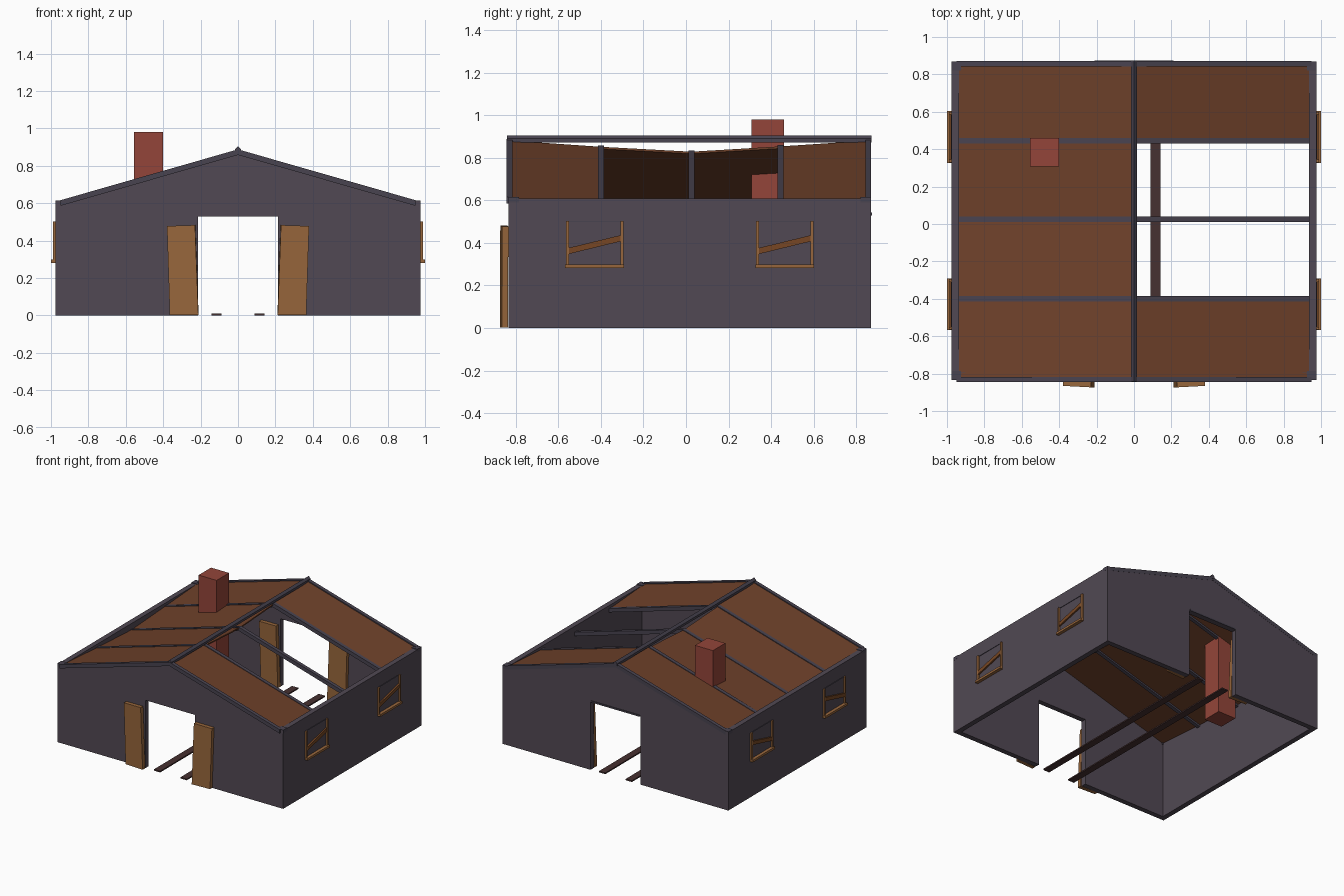
import bpy, bmesh, math
from mathutils import Vector, Matrix

if "Cube" in bpy.data.objects:
    bpy.data.objects.remove(bpy.data.objects["Cube"])


def colour(name, r, g, b):
    m = bpy.data.materials.new(name)
    m.diffuse_color = [(c / 255) ** 2.2 for c in (r, g, b)] + [1]
    m.use_nodes = True
    m.node_tree.nodes["Principled BSDF"].inputs["Base Color"].default_value = m.diffuse_color
    return m


WALL = colour("slate wall", 82, 74, 84)
BEAM = colour("dark slate beam", 74, 69, 81)
ROOF = colour("roof brown", 110, 67, 46)
DOOR = colour("door wood", 150, 102, 62)
BOARD = colour("dark board", 118, 72, 40)
BRICK = colour("brick red", 146, 71, 60)
RAIL = colour("rail brown", 72, 52, 52)


def finish(name, bm, mat):
    bmesh.ops.recalc_face_normals(bm, faces=bm.faces)
    me = bpy.data.meshes.new(name)
    bm.to_mesh(me)
    bm.free()
    me.materials.append(mat)
    ob = bpy.data.objects.new(name, me)
    bpy.context.collection.objects.link(ob)
    return ob


def prism(name, pts, offset, mat):
    """Extrude a flat outline of 3D points along an offset."""
    bm = bmesh.new()
    f = bm.faces.new([bm.verts.new(p) for p in pts])
    ext = bmesh.ops.extrude_face_region(bm, geom=[f], use_keep_orig=True)
    moved = [v for v in ext["geom"] if isinstance(v, bmesh.types.BMVert)]
    bmesh.ops.translate(bm, verts=moved, vec=Vector(offset))
    return finish(name, bm, mat)


def box(name, x0, x1, y0, y1, z0, z1, mat):
    return prism(name, [(x0, y0, z0), (x1, y0, z0), (x1, y1, z0), (x0, y1, z0)],
                 (0, 0, z1 - z0), mat)


FRONT, BACK, SIDE, EAVE, T = -0.835, 0.87, 0.975, 0.61, 0.04

# End walls with a doorway, and a triangular gable on top
for label, y0 in (("front", FRONT), ("back", BACK - T)):
    outline = [(-SIDE, 0), (-0.215, 0), (-0.215, 0.53), (0.215, 0.53),
               (0.215, 0), (SIDE, 0), (SIDE, EAVE), (-SIDE, EAVE)]
    prism(label + "_wall", [(x, y0, z) for x, z in outline], (0, T, 0), WALL)
    gable = [(-SIDE, EAVE), (SIDE, EAVE), (0.93, 0.612), (0, 0.87), (-0.93, 0.612)]
    prism(label + "_gable", [(x, y0, z) for x, z in gable], (0, T, 0), WALL)

# Back lintel plate
box("back_lintel", -0.21, 0.21, BACK, BACK + 0.005, 0.53, 0.542, BEAM)

# Side walls and corner posts
for label, s in (("left", -1), ("right", 1)):
    xs = sorted((s * SIDE, s * (SIDE - T)))
    box(label + "_wall", *xs, FRONT + T, BACK - T, 0, EAVE, WALL)
    for end, yc in (("front", FRONT + 0.025), ("back", BACK - 0.025)):
        xp = sorted((s * (SIDE + 0.001), s * (SIDE - 0.05)))
        box(f"{label}_{end}_corner_cap", *xp, yc - 0.025, yc + 0.025, 0.59, 0.615, BEAM)

# Ridge beam with a pointed top
prism("ridge_beam", [(x, FRONT - 0.007, z) for x, z in
      ((-0.016, 0.872), (0.016, 0.872), (0.016, 0.89), (0, 0.906), (-0.016, 0.89))],
      (0, BACK - FRONT + 0.01, 0), BEAM)

# Sagging roof trusses: (y, drop below the ridge line)
TRUSS = [(FRONT, 0.0), (-0.4, 0.03), (0.025, 0.053), (0.445, 0.028), (BACK, 0.0)]
TOP, LOW, RUN = 0.882, 0.613, 0.935

for label, s in (("left", -1), ("right", 1)):
    # Rafters
    for i, (y, drop) in enumerate(TRUSS):
        end = i in (0, 4)
        y0 = {0: FRONT - 0.01, 4: BACK - 0.027}.get(i, y - 0.014)
        reach = 0.95 if end else RUN + 0.005
        top, low = TOP - drop + 0.006, LOW - drop + 0.003
        prism(f"{label}_rafter_{i}", [(0, y0, top), (s * reach, y0, low),
              (s * reach, y0, low - 0.03), (0, y0, top - 0.03)], (0, 0.028, 0), BEAM)
    # Roof panels, with the two middle bays on the right missing
    for i in range(4):
        if s > 0 and i in (1, 2):
            continue
        (ya, da), (yb, db) = TRUSS[i], TRUSS[i + 1]
        bm = bmesh.new()
        quad = [(0, ya, TOP - da), (s * RUN, ya, LOW - da),
                (s * RUN, yb, LOW - db), (0, yb, TOP - db)]
        low = [bm.verts.new((x, y, z - 0.01)) for x, y, z in quad]
        high = [bm.verts.new(p) for p in quad]
        bm.faces.new(low)
        bm.faces.new(high)
        for k in range(4):
            n = (k + 1) % 4
            bm.faces.new((low[k], low[n], high[n], high[k]))
        finish(f"{label}_roof_panel_{i}", bm, ROOF)

# Chimney
box("chimney", -0.555, -0.4, 0.307, 0.46, 0.11, 0.98, BRICK)

# Floor rails
for label, s in (("left", -1), ("right", 1)):
    box(label + "_floor_rail", s * 0.115 - 0.027, s * 0.115 + 0.027,
        FRONT, BACK, 0, 0.01, RAIL)

# Leaning doors, outside at the front and inside at the back
for label, s in (("left", -1), ("right", 1)):
    for end, y0 in (("front", FRONT - 0.035), ("back", BACK - T - 0.032)):
        pts = [(0.212, 0.003), (0.365, 0.003), (0.38, 0.478), (0.23, 0.483)]
        ob = prism(f"{end}_{label}_door", [(s * x, y0, z) for x, z in pts],
                   (0, 0.03, 0), DOOR)
        pivot = Matrix.Translation((s * 0.295, y0, 0))
        ob.data.transform(pivot @ Matrix.Rotation(s * math.radians(3), 4, "Z")
                          @ pivot.inverted())

# Boarded windows on both sides
for label, s in (("left", -1), ("right", 1)):
    for end, yc in (("front", -0.43), ("back", 0.465)):
        name = f"{label}_{end}_window"
        xs = sorted((s * (SIDE - 0.005), s * (SIDE + 0.013)))
        for side, d in (("a", -1), ("b", 1)):
            box(f"{name}_post_{side}", *xs, yc + d * 0.128 - 0.007,
                yc + d * 0.128 + 0.007, 0.295, 0.503, DOOR)
        box(name + "_top", *sorted((s * SIDE, s * (SIDE + 0.004))),
            yc - 0.125, yc + 0.125, 0.499, 0.503, BEAM)
        box(name + "_sill", *sorted((s * (SIDE - 0.005), s * 1.0)),
            yc - 0.138, yc + 0.138, 0.281, 0.298, DOOR)
        x0 = s * (SIDE - 0.003)
        prism(name + "_board", [(x0, yc - 0.125, 0.347), (x0, yc + 0.125, 0.408),
              (x0, yc + 0.125, 0.437), (x0, yc - 0.125, 0.376)],
              (s * 0.015, 0, 0), BOARD)
